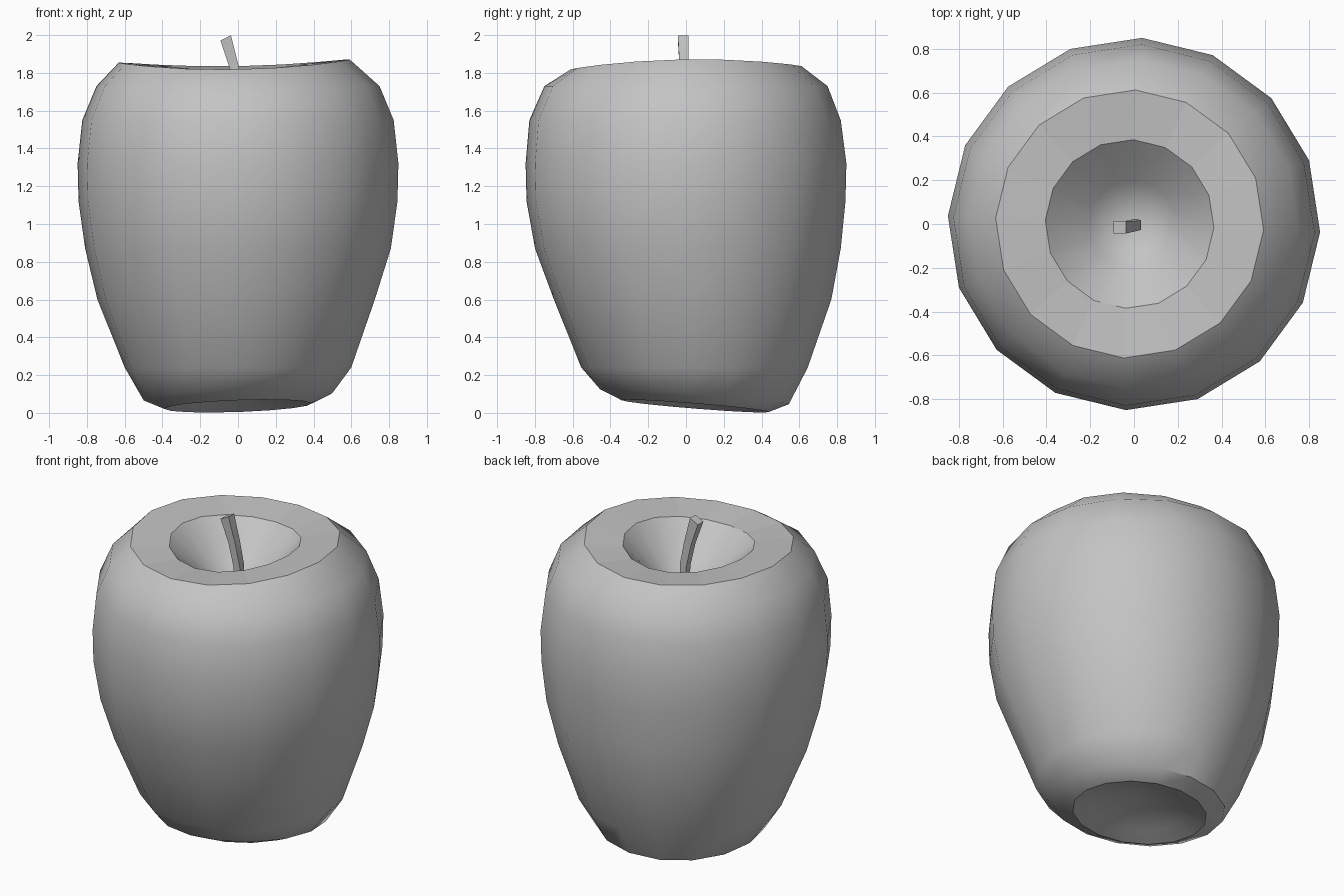
import bpy, bmesh, math

cube = bpy.data.objects.get("Cube")
if cube:
    bpy.data.objects.remove(cube, do_unlink=True)

SIDES = 16
PHASE = math.radians(-2.5)

grey = bpy.data.materials.new("matte_grey")
grey.use_nodes = True
grey.diffuse_color = (0.55, 0.55, 0.55, 1)
grey.node_tree.nodes["Principled BSDF"].inputs["Base Color"].default_value = (0.55, 0.55, 0.55, 1)


def finish(bm, name, angle):
    bmesh.ops.recalc_face_normals(bm, faces=bm.faces)
    mesh = bpy.data.meshes.new(name)
    bm.to_mesh(mesh)
    bm.free()
    mesh.materials.append(grey)
    obj = bpy.data.objects.new(name, mesh)
    bpy.context.collection.objects.link(obj)
    bpy.ops.object.select_all(action="DESELECT")
    obj.select_set(True)
    bpy.context.view_layer.objects.active = obj
    bpy.ops.object.shade_smooth_by_angle(angle=math.radians(angle))
    return obj


def bridge(bm, lower, upper):
    n = len(lower)
    return [bm.faces.new((lower[i], lower[(i + 1) % n], upper[(i + 1) % n], upper[i]))
            for i in range(n)]


def fan(bm, ring, point):
    tip = bm.verts.new(point)
    for i, v in enumerate(ring):
        bm.faces.new((v, ring[(i + 1) % len(ring)], tip))


def fruit_ring(bm, radius, z, cx, cy):
    verts = []
    for i in range(SIDES):
        a = PHASE + math.tau * i / SIDES
        x, y = cx + radius * math.cos(a), cy + radius * math.sin(a)
        lift = 0
        if z < 0.2:      # the base leans, higher at the front
            lift = 0.035 * x - 0.08 * (y - 0.05)
        elif z > 1.8:    # the rim waves, higher at the sides
            lift = 0.018 * math.cos(2 * a) + 0.014 * x + 0.014 * y
        verts.append(bm.verts.new((x, y, z + lift)))
    return verts


# Fruit: rings of radius, height, centre x, centre y, from base hollow to top hollow
profile = [
    (0.28, 0.07, 0.0, 0.05),
    (0.39, 0.036, 0.0, 0.05),
    (0.50, 0.085, 0.0, 0.045),
    (0.60, 0.24, 0.0, 0.045),
    (0.735, 0.60, -0.01, 0.035),
    (0.81, 0.87, 0.0, 0.01),
    (0.845, 1.12, 0.0, 0.0),
    (0.85, 1.32, 0.0, 0.0),
    (0.825, 1.55, 0.0, -0.005),
    (0.75, 1.73, 0.0, 0.0),
    (0.612, 1.845, -0.02, 0.0),
    (0.385, 1.825, -0.02, 0.0),
    (0.20, 1.65, -0.01, 0.0),
]
bm = bmesh.new()
rings = [fruit_ring(bm, *row) for row in profile]
bands = [bridge(bm, a, b) for a, b in zip(rings, rings[1:])]
fan(bm, rings[0], (0, 0.05, 0.17))
fan(bm, rings[-1], (0, 0, 1.5))
fruit = finish(bm, "fruit", 40)
# The shoulder around the top hollow stays flat
for poly in fruit.data.polygons:
    if poly.index // SIDES == len(bands) - 2:
        poly.use_smooth = False

# Stem: square rod with a slight bend and a slanted tip
bm = bmesh.new()
stem_path = [(0.01, 0.0, 1.48, 0.02), (0.01, -0.005, 1.68, 0.022),
             (-0.02, -0.01, 1.83, 0.024), (-0.065, -0.015, 1.985, 0.028)]
stem_rings = []
for x, y, z, half in stem_path:
    slant = 0.5 if z > 1.9 else 0.2
    corners = [(-1, -1), (1, -1), (1, 1), (-1, 1)]
    stem_rings.append([bm.verts.new((x + half * sx, y + half * sy, z + half * slant * sx))
                       for sx, sy in corners])
for a, b in zip(stem_rings, stem_rings[1:]):
    bridge(bm, a, b)
bm.faces.new(stem_rings[0])
bm.faces.new(stem_rings[-1])
finish(bm, "stem", 30)
